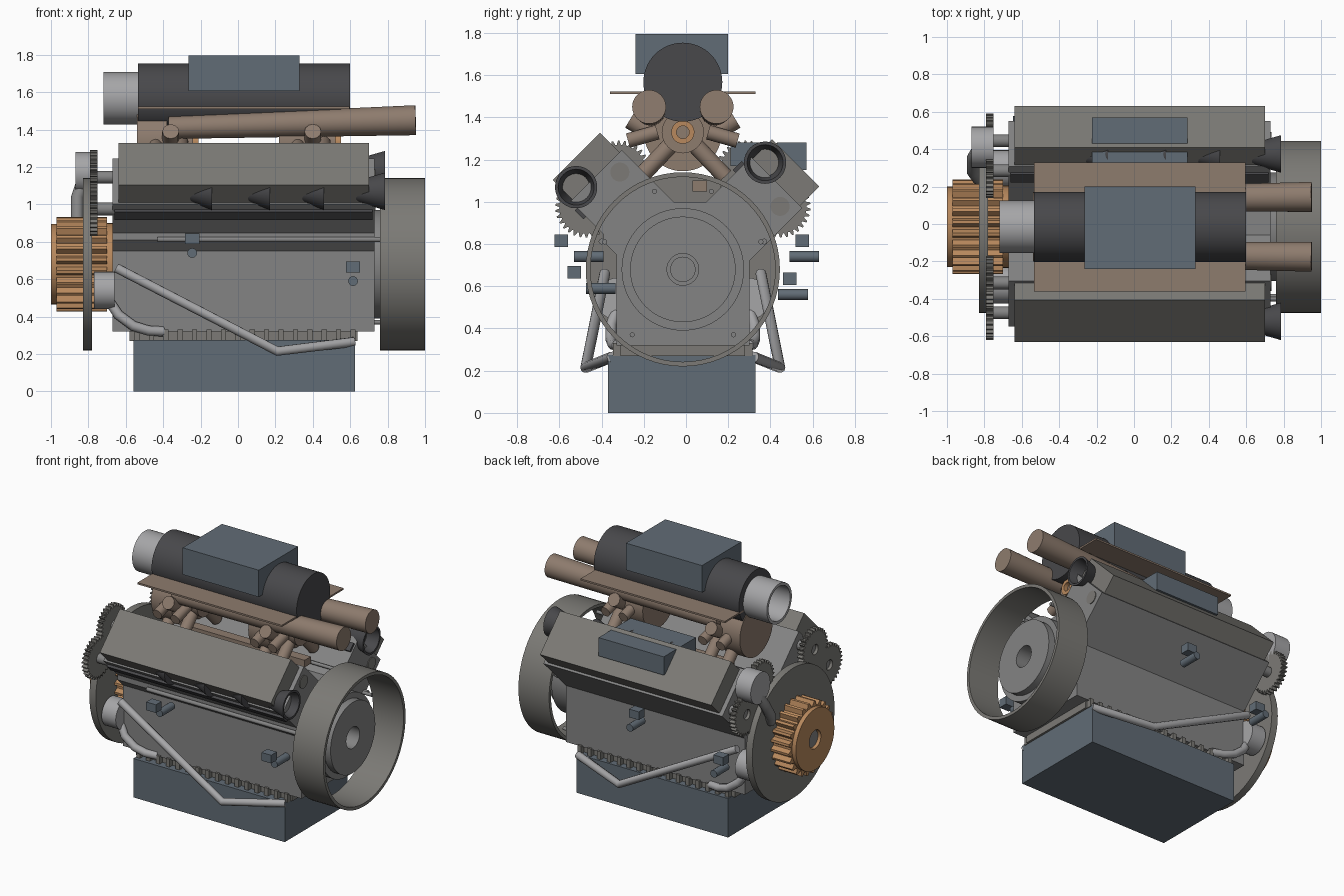
import bpy, bmesh
from math import sin, cos, pi, radians
from mathutils import Vector

if "Cube" in bpy.data.objects:
    bpy.data.objects.remove(bpy.data.objects["Cube"])

CY, CZ = -0.015, 0.68          # crankshaft axis
S = 0.7071


def mat(name, c):
    m = bpy.data.materials.new(name)
    m.diffuse_color = (*c, 1)
    m.use_nodes = True
    m.node_tree.nodes["Principled BSDF"].inputs["Base Color"].default_value = m.diffuse_color
    return m


BLUE = mat("blue_steel", (.12, .15, .18))
DARK = mat("dark_metal", (.065, .065, .07))
BROWN = mat("bronze", (.27, .20, .155))
COPPER = mat("copper", (.48, .25, .11))
GREY = mat("block_grey", (.23, .23, .23))
IRON = mat("iron", (.20, .195, .18))
STEEL = mat("light_steel", (.38, .38, .39))


def finish(name, bm, m, smooth=False):
    bmesh.ops.recalc_face_normals(bm, faces=bm.faces)
    me = bpy.data.meshes.new(name)
    bm.to_mesh(me)
    bm.free()
    ob = bpy.data.objects.new(name, me)
    bpy.context.collection.objects.link(ob)
    me.materials.append(m)
    if smooth:
        bpy.ops.object.select_all(action='DESELECT')
        ob.select_set(True)
        bpy.context.view_layer.objects.active = ob
        bpy.ops.object.shade_smooth_by_angle(angle=radians(35))
    return ob


def prism(name, pts, x0, x1, m):
    """Extrude a closed y-z profile along x."""
    bm = bmesh.new()
    f = bm.faces.new([bm.verts.new((x0, y, z)) for y, z in pts])
    r = bmesh.ops.extrude_face_region(bm, geom=[f])
    bmesh.ops.translate(bm, vec=(x1 - x0, 0, 0),
                        verts=[v for v in r['geom'] if isinstance(v, bmesh.types.BMVert)])
    return finish(name, bm, m)


def box(name, x, y, z, m):
    return prism(name, [(y[0], z[0]), (y[1], z[0]), (y[1], z[1]), (y[0], z[1])], x[0], x[1], m)


def rod(name, a, b, r, m, r2=None, n=32):
    """Cylinder or cone between two points."""
    a, b = Vector(a), Vector(b)
    d = b - a
    bm = bmesh.new()
    bmesh.ops.create_cone(bm, cap_ends=True, segments=n, radius1=r,
                          radius2=r if r2 is None else r2, depth=d.length)
    bm.transform(d.to_track_quat('Z', 'Y').to_matrix().to_4x4())
    bmesh.ops.translate(bm, vec=(a + b) / 2, verts=bm.verts)
    return finish(name, bm, m, True)


def ring(name, y, z, radii, inner, x0, x1, m, taper=1.0, smooth=True):
    """Ring along x; radii lists the outer radius per step, taper scales the x0 end."""
    n = len(radii)
    bm = bmesh.new()
    loops = []
    for x, k, rr in ((x0, taper, radii), (x1, 1, radii), (x1, 1, [inner] * n), (x0, taper, [inner] * n)):
        loops.append([bm.verts.new((x, y + k * r * cos(2 * pi * i / n), z + k * r * sin(2 * pi * i / n)))
                      for i, r in enumerate(rr)])
    for k in range(4):
        A, B = loops[k], loops[(k + 1) % 4]
        for i in range(n):
            j = (i + 1) % n
            bm.faces.new((A[i], A[j], B[j], B[i]))
    return finish(name, bm, m, smooth)


def teeth(r_in, r_out, count):
    return [r for _ in range(count) for r in (r_in, r_in, r_out, r_out)]


def pipe(name, pts, r, m):
    cu = bpy.data.curves.new(name, 'CURVE')
    cu.dimensions = '3D'
    cu.bevel_depth = r
    cu.bevel_resolution = 3
    cu.use_fill_caps = True
    sp = cu.splines.new('POLY')
    sp.points.add(len(pts) - 1)
    for p, c in zip(sp.points, pts):
        p.co = (*c, 1)
    ob = bpy.data.objects.new(name, cu)
    bpy.context.collection.objects.link(ob)
    cu.materials.append(m)


def bank(u, v, side):
    """Cylinder bank coordinates; the second bank is the first turned 90 degrees."""
    dy, dz = S * (v - u), S * (u + v)
    return (CY + dy, CZ + dz) if side < 0 else (CY + dz, CZ - dy)


def bank_box(name, x0, x1, u, v, side, m):
    prism(name, [bank(a, b, side) for a, b in
                 ((u[0], v[0]), (u[1], v[0]), (u[1], v[1]), (u[0], v[1]))], x0, x1, m)


# oil pan, gasket and bolts
box("oil_pan", (-.56, .625), (-.37, .33), (0, .275), BLUE)
box("pan_gasket", (-.58, .64), (-.31, .28), (.27, .33), IRON)
for s in (-1, 1):
    for i in range(16):
        x = -.54 + i * .077
        y = CY + s * .31
        box("pan_bolt", (x - .014, x + .014), (y - .02, y + .02), (.27, .33), IRON)

# engine block
half = [(.315, .32), (.315, .75), (.375, .81), (.375, .86), (.2, 1.0)]
prism("engine_block", [(CY + y, z) for y, z in half] + [(CY - y, z) for y, z in reversed(half)],
      -.67, .73, GREY)

# cylinder banks, covers, exhaust trumpets, camshaft ends
for side in (-1, 1):
    bank_box("cylinder_bank", -.67, .73, (.2, .605), (-.148, .195), side, GREY)
    bank_box("valve_cover", -.64, .70, (.60, .735), (-.137, .18), side, IRON)
    bank_box("head_rail", -.66, .72, (.50, .56), (-.165, -.14), side, DARK)
    y, z = bank(.633, -.082, side)
    rod("exhaust_tube", (-.45, y, z), (.70, y, z), .05, DARK)
    for x in (-.14, .17, .46):
        rod("exhaust_cone", (x - .13, y, z), (x, y, z), .05, DARK, .1)
    ring("exhaust_outlet", y, z, [.1] * 40, .085, .63, .785, DARK, taper=.55)
    y, z = bank(.537, .115, side)
    rod("camshaft_end", (.70, y, z), (.735, y, z), .045, IRON)

# timing gears
for y, z in ((-.315, 1.145), (-.475, .975), (.285, 1.145), (.445, .975)):
    ring("timing_gear", y, z, teeth(.125, .145, 30), .035, -.79, -.75, IRON, smooth=False)
    rod("gear_shaft", (-.77, y, z), (-.66, y, z), .034, GREY)

# flywheel housing with bolts and flywheel
ring("flywheel_housing", CY, CZ, [.46] * 64, .438, .76, 1.0, IRON)
ring("flywheel_back", CY, CZ, [.29] * 64, .075, .73, .86, GREY)
ring("flywheel_face", CY, CZ, [.25] * 64, .075, .86, .91, GREY)
rod("crankshaft", (-.98, CY, CZ), (.75, CY, CZ), .06, GREY)
for dy, z in ((.37, .81), (.135, 1.05), (.24, .37)):
    for s in (-1, 1):
        rod("housing_bolt", (-.43, CY + s * dy, z), (.80, CY + s * dy, z), .012, GREY, n=12)
for s in (-1, 1):
    rod("side_rod", (-.43, CY + s * .385, .812), (.76, CY + s * .385, .812), .014, GREY, n=12)

# front plate and crank pulley
rod("front_plate", (-.83, CY, CZ), (-.78, CY, CZ), .46, IRON, n=64)
rod("front_hub", (-.79, CY, CZ), (-.66, CY, CZ), .22, COPPER, n=48)
ring("crank_pulley", CY, CZ, teeth(.222, .253, 24), .065, -.97, -.70, COPPER, smooth=False)
ring("pulley_face", CY, CZ, [.215] * 48, .065, -1.0, -.96, COPPER)

# alternator with arm
rod("alternator", (-.87, .41, 1.17), (-.75, .41, 1.17), .11, STEEL)
pipe("alternator_arm", [(-.83, .40, 1.12), (-.86, .35, 1.03), (-.86, .28, .92), (-.83, .24, .86)], .035, GREY)

# water pumps, coolant hoses, side pipes
for s in (-1, 1):
    y = CY + s * .31
    rod("water_pump", (-.77, y, .54), (-.66, y, .54), .1, STEEL)
    pipe("coolant_hose", [(-.70, y, .50), (-.64, y + s * .03, .41), (-.56, y + s * .03, .35),
                          (-.48, y + s * .02, .325), (-.40, y, .32)], .027, STEEL)
    pipe("side_pipe", [(-.65, CY + s * .37, .66), (.21, CY + s * .46, .215),
                       (.62, CY + s * .335, .265)], .026, STEEL)

# side sensors: (x, y centre of plug, plug z, y of cap)
for x, y, z, cap in ((-.245, -.46, .74, -.59), (.615, -.405, .59, -.53),
                     (0, .56, .74, .55), (-.62, .507, .56, .492)):
    rod("sensor_plug", (x, y - .07, z), (x, y + .07, z), .026, BLUE, n=16)
    box("sensor_cap", (x - .038, x + .038), (cap - .032, cap + .032), (z + .047, z + .105), BLUE)

# coil boxes above the rear bank
box("coil_box_outer", (-.225, .285), (.43, .57), (1.15, 1.28), BLUE)
box("coil_box_inner", (-.225, .285), (.21, .385), (1.17, 1.28), BLUE)

# air intake
rod("air_cylinder", (-.535, CY, 1.567), (.6, CY, 1.567), .187, DARK, n=64)
ring("air_inlet", CY, 1.567, [.14] * 48, .12, -.72, -.53, STEEL)
box("air_box", (-.265, .33), (-.24, .2), (1.605, 1.795), BLUE)
box("intake_plate", (-.535, .595), (-.36, .33), (1.51, 1.522), BROWN)

# twin chargers with outlet pipes and branches
for s in (-1, 1):
    rod("outlet_pipe", (-.37, CY + s * .145, 1.41), (.95, CY + s * .16, 1.45), .06, BROWN, .08, n=40)
for x in (-.46, .30):
    rod("charger_body", (x - .08, CY, 1.33), (x + .08, CY, 1.33), .185, BROWN, n=48)
    rod("charger_neck", (x - .08, CY, 1.33), (x + .22, CY, 1.33), .10, BROWN)
    ring("charger_hub", CY, 1.33, [.055] * 24, .03, x + .08, x + .25, COPPER)
    for s in (-1, 1):
        for dx in (.02, .16):
            rod("charger_branch", (x + dx, CY, 1.33), (x + dx, CY + s * .20, 1.12), .04, BROWN, n=20)
            rod("charger_port", (x + dx, CY + s * .12, 1.33), (x + dx, CY + s * .26, 1.29), .035, BROWN, n=20)
        rod("charger_clamp", (x + .1, CY + s * .15, 1.33), (x + .1, CY + s * .25, 1.39), .045, BROWN, n=12)
box("valley_block", (-.4, .5), (.03, .10), (1.05, 1.10), BROWN)
